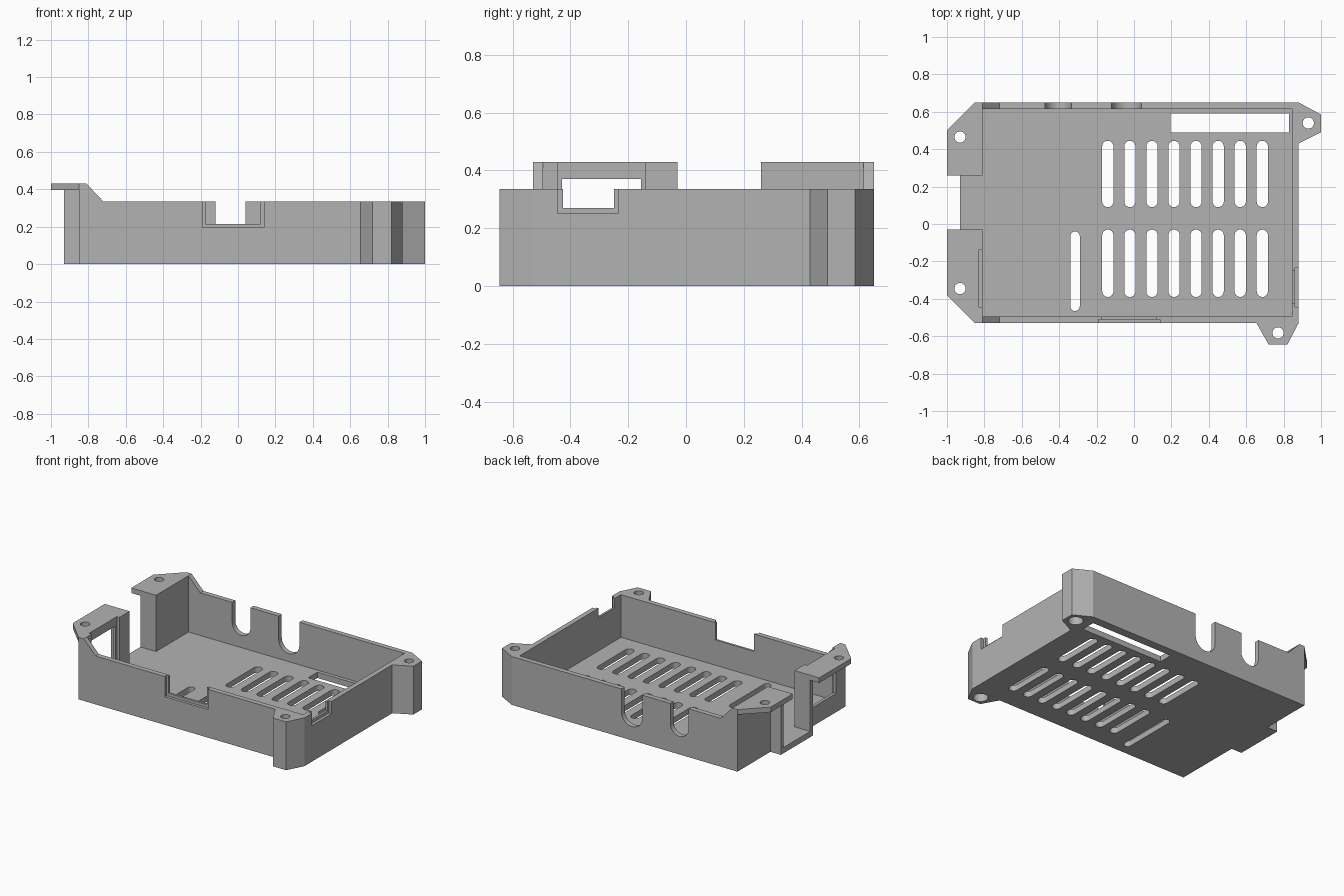
import bpy, bmesh
from math import cos, sin, pi
from mathutils import Vector

if "Cube" in bpy.data.objects:
    bpy.data.objects.remove(bpy.data.objects["Cube"])

grey = bpy.data.materials.new("plain_grey")
grey.use_nodes = True
grey.diffuse_color = (0.45, 0.45, 0.45, 1)
grey.node_tree.nodes["Principled BSDF"].inputs["Base Color"].default_value = (0.45, 0.45, 0.45, 1)

TOP, LUG, PLATE, FLOOR = 0.335, 0.43, 0.395, 0.04
LEFT, LEFT_IN, RIGHT_IN, RIGHT = -0.85, -0.81, 0.845, 0.88
FRONT, FRONT_IN, BACK_IN, BACK = -0.53, -0.495, 0.615, 0.65
parts = []


def prism(name, points, axis, low, high, part=True):
    """Extrude a flat outline along an axis."""
    place = {"z": lambda a, b, c: (a, b, c),
             "y": lambda a, b, c: (a, c, b),
             "x": lambda a, b, c: (c, a, b)}[axis]
    bm = bmesh.new()
    face = bm.faces.new([bm.verts.new(place(a, b, low)) for a, b in points])
    move = Vector(place(0, 0, high - low))
    grown = bmesh.ops.extrude_face_region(bm, geom=[face])["geom"]
    for v in grown:
        if isinstance(v, bmesh.types.BMVert):
            v.co += move
    # extrusion of a lone face may drop the base cap
    if len(bm.faces) < len(points) + 2:
        bmesh.ops.holes_fill(bm, edges=[e for e in bm.edges if e.is_boundary])
    bmesh.ops.recalc_face_normals(bm, faces=bm.faces)
    mesh = bpy.data.meshes.new(name)
    bm.to_mesh(mesh)
    bm.free()
    mesh.materials.append(grey)
    obj = bpy.data.objects.new(name, mesh)
    bpy.context.collection.objects.link(obj)
    if part:
        parts.append(obj)
    return obj


def rect(a0, a1, b0, b1):
    return [(a0, b0), (a1, b0), (a1, b1), (a0, b1)]


def slot(a, b0, b1, r, n=12):
    """Outline of a round-ended slot; equal ends give a circle."""
    upper = [(a + r * cos(pi * i / n), b1 - r + r * sin(pi * i / n)) for i in range(n + 1)]
    lower = [(a - r * cos(pi * i / n), b0 + r - r * sin(pi * i / n)) for i in range(n + 1)]
    if b1 - b0 <= 2 * r + 1e-5:
        return upper[:-1] + lower[:-1]
    return upper + lower


def disc(a, b, r):
    return slot(a, b - r, b + r, r)


def cut(obj, points, axis, low, high):
    """Cut an extruded outline out of a part."""
    tool = prism("cutter", points, axis, low, high, part=False)
    tool.hide_render = True
    mod = obj.modifiers.new("cut", "BOOLEAN")
    mod.operation, mod.solver, mod.object = "DIFFERENCE", "EXACT", tool
    bpy.context.view_layer.update()
    graph = bpy.context.evaluated_depsgraph_get()
    mesh = bpy.data.meshes.new_from_object(obj.evaluated_get(graph))
    obj.modifiers.clear()
    obj.data = mesh
    bpy.data.objects.remove(tool)


# Floor with vent slots, a long slit and a card opening
floor = prism("floor", rect(LEFT_IN, RIGHT_IN, FRONT_IN, BACK_IN), "z", 0, FLOOR)
for i in range(8):
    x = -0.14 + i * 0.118
    for y0, y1 in ((0.09, 0.445), (-0.39, -0.03)):
        cut(floor, slot(x, y0, y1, 0.03), "z", -0.1, 0.1)
cut(floor, slot(-0.315, -0.465, -0.04, 0.025), "z", -0.1, 0.1)
cut(floor, rect(0.195, 0.83, 0.49, 0.59), "z", -0.1, 0.1)

# Long walls, rising to the raised left end
side = [(LEFT, 0), (RIGHT, 0), (RIGHT, TOP), (-0.72, TOP),
        (LEFT_IN, LUG), (LEFT_IN, PLATE), (LEFT, PLATE)]
front_wall = prism("front_wall", side, "y", FRONT, FRONT_IN)
back_wall = prism("back_wall", side, "y", BACK_IN, BACK)

# Stepped notch in the front wall, round slots in the back wall
cut(front_wall, rect(-0.19, 0.14, 0.195, 0.5), "y", FRONT - 0.1, FRONT + 0.02)
cut(front_wall, rect(-0.175, 0.12, 0.215, 0.5), "y", FRONT - 0.1, FRONT + 0.1)
cut(back_wall, slot(-0.04, 0.095, 0.7, 0.08), "y", 0.5, 0.8)
cut(back_wall, slot(-0.405, 0.125, 0.7, 0.07), "y", 0.5, 0.8)

# Right wall with its stepped notch
right_wall = prism("right_wall", rect(FRONT_IN, BACK_IN, 0, TOP), "x", RIGHT_IN, RIGHT)
cut(right_wall, rect(-0.445, -0.235, 0.25, 0.5), "x", RIGHT - 0.02, RIGHT + 0.1)
cut(right_wall, rect(-0.425, -0.25, 0.27, 0.5), "x", 0.7, 1)

# Left wall in two pieces, the front one with a recessed window
prism("left_wall_back", rect(0.26, BACK_IN, 0, PLATE), "x", LEFT, LEFT_IN)
left_front = prism("left_wall_front", rect(FRONT_IN, -0.03, 0, PLATE), "x", LEFT, LEFT_IN)
cut(left_front, rect(-0.445, -0.14, 0.11, 0.6), "x", -0.83, -0.7)
cut(left_front, rect(-0.43, -0.155, 0.13, 0.37), "x", -1, -0.7)

# Open bay on the left end
prism("bay_floor", rect(-0.93, LEFT_IN, -0.03, 0.26), "z", 0, FLOOR)
for name, y in (("bay_cheek_back", 0.26), ("bay_cheek_front", -0.06)):
    prism(name, rect(-0.93, LEFT, y, y + 0.03), "z", 0, PLATE)

# Raised mounting plates on the left end
plate_back = prism("mount_plate_back", [(-1, 0.26), (LEFT_IN, 0.26), (LEFT_IN, BACK),
                                        (LEFT, BACK), (-1, 0.5)], "z", PLATE, LUG)
plate_front = prism("mount_plate_front", [(-1, -0.03), (-1, -0.38), (LEFT, FRONT),
                                          (LEFT_IN, FRONT), (LEFT_IN, -0.03)], "z", PLATE, LUG)
cut(plate_back, disc(-0.93, 0.465, 0.03), "z", 0.3, 0.5)
cut(plate_front, disc(-0.93, -0.345, 0.03), "z", 0.3, 0.5)
cut(plate_front, rect(-0.83, -0.7, -0.445, -0.14), "z", 0.3, 0.5)

# Full-height screw lugs, counterbored from below
lug_back = prism("screw_lug_back", [(RIGHT, BACK), (1, 0.585), (1, 0.49), (RIGHT, 0.43)],
                 "z", 0, TOP)
lug_front = prism("screw_lug_front", [(0.655, FRONT), (0.72, -0.645), (0.82, -0.645),
                                      (RIGHT, FRONT)], "z", 0, TOP)
for lug, x, y in ((lug_back, 0.932, 0.54), (lug_front, 0.77, -0.582)):
    cut(lug, disc(x, y, 0.03), "z", -0.1, 0.5)
    cut(lug, disc(x, y, 0.048), "z", -0.1, 0.2)

# Smooth the round cuts, keep the corners sharp
bpy.ops.object.select_all(action="DESELECT")
for obj in parts:
    obj.select_set(True)
bpy.context.view_layer.objects.active = parts[0]
bpy.ops.object.shade_smooth_by_angle(angle=pi / 6)
